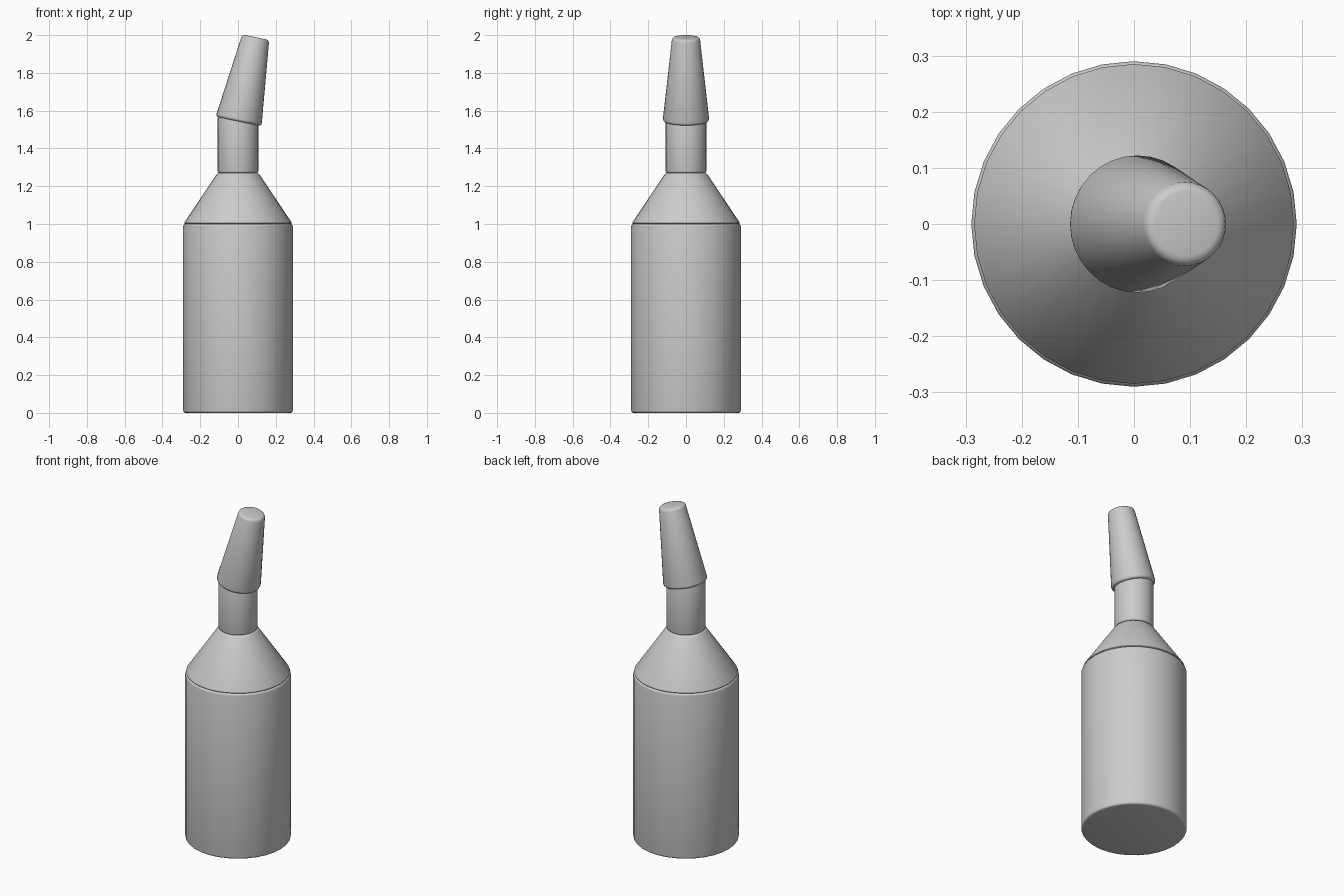
import bpy
import math
from mathutils import Matrix

cube = bpy.data.objects.get("Cube")
if cube:
    bpy.data.objects.remove(cube)

grey = bpy.data.materials.new("plain grey")
grey.use_nodes = True
colour = (0.6, 0.6, 0.6, 1)
grey.diffuse_color = colour
grey.node_tree.nodes["Principled BSDF"].inputs["Base Color"].default_value = colour


def tapered(name, bottom, top, height, base, bevel, tilt=0):
    """Closed round section standing on its base point, with rounded rims."""
    bpy.ops.mesh.primitive_cone_add(vertices=32, radius1=bottom, radius2=top, depth=height)
    obj = bpy.context.object
    obj.name = name
    obj.data.transform(Matrix.Translation((0, 0, height / 2)))
    obj.location = base
    obj.rotation_euler.y = math.radians(tilt)
    obj.data.materials.append(grey)
    mod = obj.modifiers.new("rounded rims", "BEVEL")
    mod.width = bevel
    mod.segments = 3
    mod.limit_method = "ANGLE"
    mod.angle_limit = math.radians(30)
    bpy.ops.object.modifier_apply(modifier=mod.name)
    bpy.ops.object.shade_smooth_by_angle(angle=math.radians(35))
    return obj


# Bottle
tapered("body", 0.29, 0.29, 1.0, (0, 0, 0), 0.012)
tapered("shoulder", 0.29, 0.108, 0.27, (0, 0, 1.0), 0.012)
tapered("neck", 0.108, 0.108, 0.30, (0, 0, 1.27), 0.01)

# Leaning nozzle cap
tapered("nozzle_cap", 0.124, 0.073, 0.455, (0.003, 0, 1.543), 0.016, 11.5)
